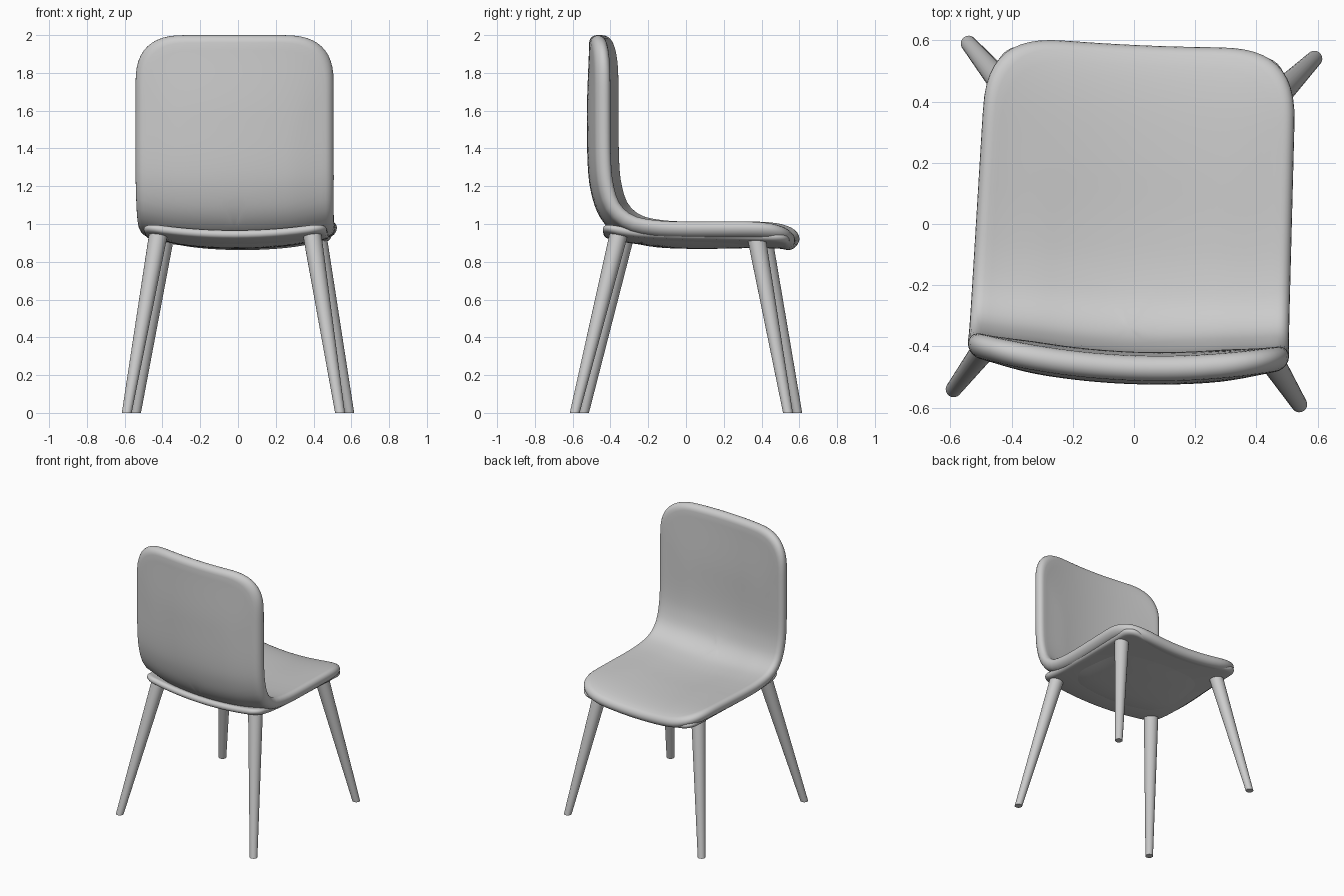
import bpy, bmesh, math
from mathutils import Vector

if "Cube" in bpy.data.objects:
    bpy.data.objects.remove(bpy.data.objects["Cube"])

TURN = math.radians(-2.5)   # whole chair stands slightly turned


def finish(bm, name, angle=40):
    bmesh.ops.recalc_face_normals(bm, faces=bm.faces)
    me = bpy.data.meshes.new(name)
    bm.to_mesh(me)
    bm.free()
    ob = bpy.data.objects.new(name, me)
    bpy.context.collection.objects.link(ob)
    ob.rotation_euler.z = TURN
    bpy.ops.object.select_all(action='DESELECT')
    ob.select_set(True)
    bpy.context.view_layer.objects.active = ob
    bpy.ops.object.shade_smooth_by_angle(angle=math.radians(angle))
    return ob


def smooth_path(pts, n=24):
    # Catmull-Rom curve through (y, z) points, with running length
    p = [Vector(q) for q in pts]
    p = [2 * p[0] - p[1]] + p + [2 * p[-1] - p[-2]]
    out = []
    for i in range(1, len(p) - 2):
        a, b, c, d = p[i - 1:i + 3]
        for k in range(n):
            t = k / n
            out.append(0.5 * (2 * b + (c - a) * t + (2 * a - 5 * b + 4 * c - d) * t * t
                              + (3 * b - a - 3 * c + d) * t ** 3))
    out.append(p[-2])
    acc = [0.0]
    for a, b in zip(out, out[1:]):
        acc.append(acc[-1] + (b - a).length)
    return out, acc


def sample(path, s):
    pts, acc = path
    i = 0
    while i < len(acc) - 2 and acc[i + 1] < s:
        i += 1
    f = (s - acc[i]) / (acc[i + 1] - acc[i])
    pos = pts[i].lerp(pts[i + 1], f)
    lo, hi = max(i - 6, 0), min(i + 7, len(pts) - 1)
    t = (pts[hi] - pts[lo]).normalized()
    return pos, Vector((t.y, -t.x))      # normal towards the sitter


def outline(W, H, rx, rs, n):
    # rounded rectangle in (across, along)
    q = []
    for i in range(13):
        a = math.pi / 2 * i / 12
        q.append((W - rx + rx * math.cos(a) ** (2 / n) if i < 12 else W - rx,
                  H - rs + rs * math.sin(a) ** (2 / n)))
    q = [(W, (H - rs) * k / 14) for k in range(14)] + q
    q += [((W - rx) * k / 6, H) for k in range(5, 0, -1)] + [(0, H)]
    left = [(-x, s) for x, s in reversed(q[:-1])]
    half = q + left
    return half + [(x, -s) for x, s in reversed(half[1:-1])]


def bent_panel(name, pts, w_front, w_back, corner, n, sag, edge, puff, angle):
    # panel following a side profile, hollowed across, with rounded rim
    path = smooth_path(pts)
    L = path[1][-1]
    H, W = L / 2, 1.0
    base = outline(w_back, H, corner, corner * 0.95, n)
    insets = [edge * (1 - math.cos(math.pi / 2 * k / 5)) for k in range(6)]
    insets += [edge + (w_back - edge) * k / 22 for k in range(1, 22)]
    bm = bmesh.new()

    def place(x, s, h):
        v = s + H
        k = min(max(v / (L * 0.6), 0), 1)
        x3 = x * (w_front + (w_back - w_front) * k) / w_back
        pos, nr = sample(path, v)
        hollow = sag * (1 - (x / w_back) ** 2)
        pos = pos + nr * (h - hollow)
        return bm.verts.new((x3, pos.x, pos.y))

    def height(d):
        e = min(d / edge, 1)
        f = min(d / 0.25, 1)
        return edge * math.sqrt(max(0, 1 - (1 - e) ** 2)) + puff * f * f * (3 - 2 * f)

    rim = [place(x, s, 0) for x, s in base]
    for side in (1, -1):
        prev = rim
        for d in insets[1:]:
            # near the rim inset evenly, further in scale to the centre
            fx = 1 - d / w_back
            fs = 1 - d / H if d <= edge else (1 - edge / H) * (1 - (d - edge) / (w_back - edge))
            ring = [place(x * fx, s * fs, side * height(d)) for x, s in base]
            for i in range(len(base)):
                j = (i + 1) % len(base)
                bm.faces.new((prev[i], prev[j], ring[j], ring[i]))
            prev = ring
        c = place(0, 0, side * height(w_back))
        for i in range(len(base)):
            bm.faces.new((prev[i], prev[(i + 1) % len(base)], c))
    return finish(bm, name, angle)


# upholstered seat and backrest in one bent pad
bent_panel("seat_and_backrest",
           [(0.60, 0.945), (0.52, 0.968), (0.40, 0.979), (0.2, 0.98), (0.0, 0.98), (-0.15, 0.988),
            (-0.27, 1.015), (-0.35, 1.08), (-0.39, 1.18), (-0.408, 1.32), (-0.412, 1.6), (-0.412, 2.0)],
           0.505, 0.525, 0.28, 2.7, 0.058, 0.04, 0.013, 60)

# thin support shell beneath the pad
bent_panel("under_shell",
           [(0.565, 0.93), (0.4, 0.937), (0.2, 0.942), (0.0, 0.945), (-0.2, 0.953),
            (-0.32, 0.967), (-0.42, 0.99)],
           0.47, 0.485, 0.09, 2.2, 0.042, 0.022, 0.0, 40)


# splayed tapering legs
def leg(name, foot, top, height=0.96):
    bm = bmesh.new()
    bmesh.ops.create_cone(bm, cap_ends=True, segments=24, radius1=0.026, radius2=0.05, depth=height)
    for v in bm.verts:
        t = v.co.z / height + 0.5
        v.co.x += foot[0] + (top[0] - foot[0]) * t
        v.co.y += foot[1] + (top[1] - foot[1]) * t
        v.co.z += height / 2
    finish(bm, name)


for sx, side in ((-1, "left"), (1, "right")):
    leg("backrest_leg_" + side, (sx * 0.565, -0.565), (sx * 0.405, -0.335))
    leg("seat_edge_leg_" + side, (sx * 0.565, 0.565), (sx * 0.40, 0.385))
